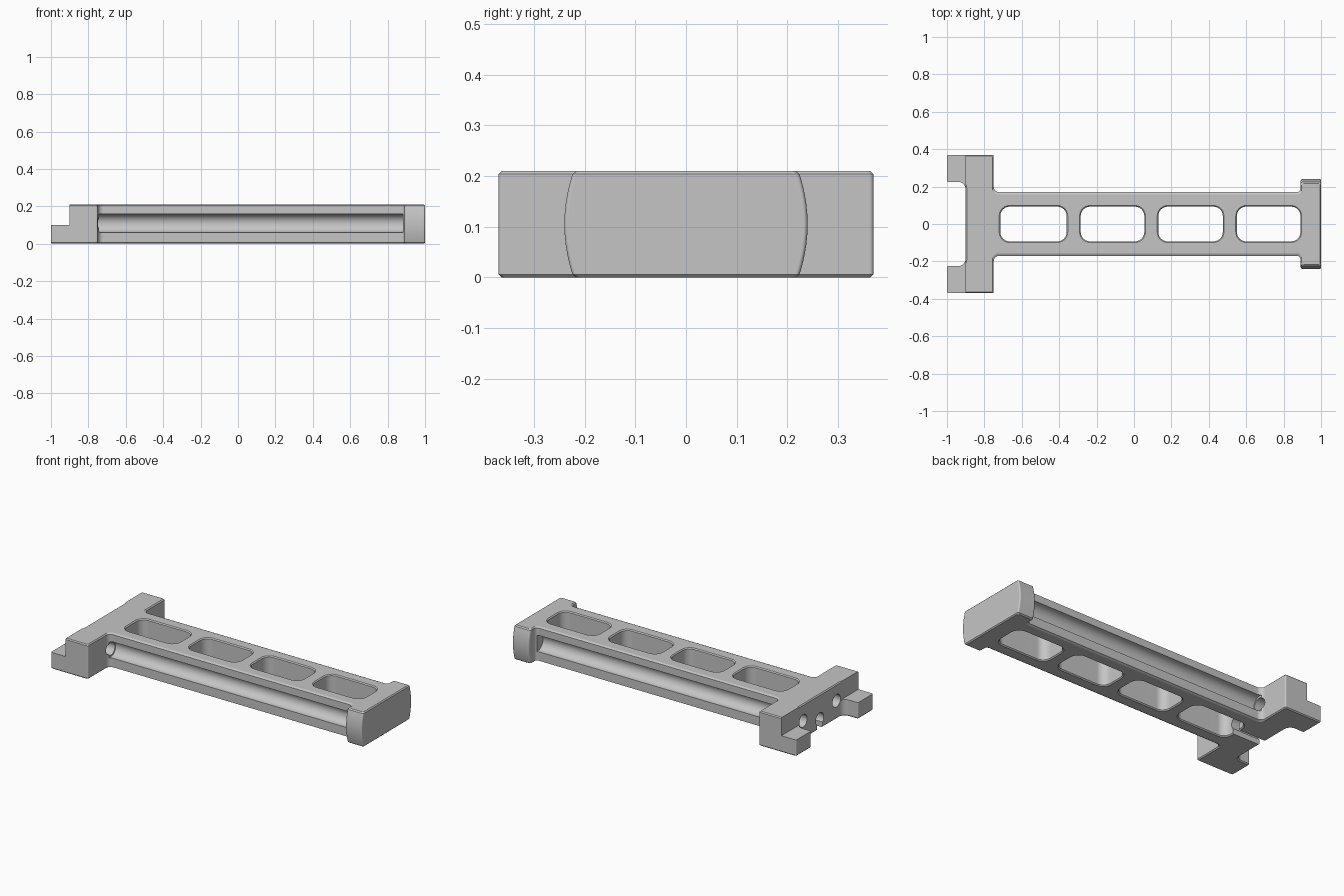
import bpy, bmesh, math
from mathutils import Vector

if "Cube" in bpy.data.objects:
    bpy.data.objects.remove(bpy.data.objects["Cube"], do_unlink=True)

grey = bpy.data.materials.new("plain grey")
grey.use_nodes = True
colour = (0.56, 0.56, 0.56, 1)
grey.diffuse_color = colour
grey.node_tree.nodes["Principled BSDF"].inputs["Base Color"].default_value = colour

HEIGHT = 0.21
EDGE = 0.006


def rounded(corners, steps=6):
    """Outline from (x, y, radius) right-angled corners."""
    pts = []
    for i, (x, y, r) in enumerate(corners):
        p = Vector((x, y))
        if r == 0:
            pts.append(p)
            continue
        u = (Vector(corners[i - 1][:2]) - p).normalized()
        v = (Vector(corners[(i + 1) % len(corners)][:2]) - p).normalized()
        c = p + r * (u + v)
        for k in range(steps + 1):
            t = math.pi / 2 * k / steps
            pts.append(c - r * (v * math.cos(t) + u * math.sin(t)))
    return pts


def rect(x0, x1, y, r=0):
    return rounded([(x0, -y, r), (x1, -y, r), (x1, y, r), (x0, y, r)])


def loft(name, loops):
    """Closed solid through matching loops of 3D points."""
    bm = bmesh.new()
    rings = [[bm.verts.new(p) for p in loop] for loop in loops]
    n = len(rings[0])
    for a, b in zip(rings, rings[1:]):
        for i in range(n):
            j = (i + 1) % n
            bm.faces.new((a[i], a[j], b[j], b[i]))
    bm.faces.new(rings[0])
    bm.faces.new(rings[-1])
    bmesh.ops.recalc_face_normals(bm, faces=bm.faces)
    mesh = bpy.data.meshes.new(name)
    bm.to_mesh(mesh)
    bm.free()
    mesh.materials.append(grey)
    obj = bpy.data.objects.new(name, mesh)
    bpy.context.collection.objects.link(obj)
    return obj


def stack(name, layers):
    """Loft of flat outlines given as (z, outline)."""
    return loft(name, [[(p.x, p.y, z) for p in outline] for z, outline in layers])


def rod(name, x0, x1, y, z, r, sides=32):
    angles = [2 * math.pi * (k + 0.5) / sides for k in range(sides)]
    return loft(name, [[(x, y + r * math.cos(a), z + r * math.sin(a)) for a in angles]
                       for x in (x0, x1)])


def plan(z, e):
    """Outline of the whole frame at height z, inset by e; the end plate bows out."""
    w = 0.222 + 0.018 * (1 - (2 * z / HEIGHT - 1) ** 2) - e
    half = [(-0.9 + e, 0.225 + e, 0.04), (-1 + e, 0.225 + e, 0.008),
            (-1 + e, 0.37 - e, 0.008), (-0.75 - e, 0.37 - e, 0.008),
            (-0.75 - e, 0.17 - 2 * e, 0.03), (0.89 + e, 0.17 - 2 * e, 0.02),
            (0.89 + e, w, 0.012), (1 - e, w, 0.008)]
    return rounded(half + [(x, -y, r) for x, y, r in reversed(half)])


# Frame: head block, prongs, beam and end plate as one softened solid
levels = [EDGE + (HEIGHT - 2 * EDGE) * k / 10 for k in range(11)]
frame = stack("slotted_frame", [(0, plan(0, EDGE))] + [(z, plan(z, 0)) for z in levels]
              + [(HEIGHT, plan(HEIGHT, EDGE))])


def cut(cutter):
    mod = frame.modifiers.new("cut", "BOOLEAN")
    mod.operation = "DIFFERENCE"
    mod.solver = "EXACT"
    mod.object = cutter
    bpy.context.view_layer.objects.active = frame
    bpy.ops.object.modifier_apply(modifier=mod.name)
    bpy.data.objects.remove(cutter, do_unlink=True)


# Lower the prongs behind the head
step = rect(-1.1, -0.9005, 0.5)
cut(stack("step_cutter", [(0.1, step), (0.3, step)]))

# Four rounded windows with chamfered rims
for x0, x1 in ((-0.715, -0.36), (-0.285, 0.055), (0.13, 0.475), (0.55, 0.89)):
    rims = ((-0.01, 0.016), (EDGE, 0), (HEIGHT - EDGE, 0), (HEIGHT + 0.01, 0.016))
    cut(stack("window_cutter", [(z, rect(x0 - g, x1 + g, 0.093 + g, 0.05 + g))
                                for z, g in rims]))

# Side grooves, continued as round holes through the head
for side in (1, -1):
    cut(rod("groove_cutter", -0.742, 0.882, 0.165 * side, 0.11, 0.05))
    cut(rod("hole_cutter", -0.95, -0.72, 0.16 * side, 0.11, 0.038))

# Central keyhole slot under the head
cut(rod("keyhole_cutter", -0.95, -0.69, 0, 0.06, 0.038))
slot = rect(-0.96, -0.68, 0.026)
cut(stack("slot_cutter", [(-0.05, slot), (0.055, slot)]))

bpy.ops.object.select_all(action="DESELECT")
frame.select_set(True)
bpy.context.view_layer.objects.active = frame
bpy.ops.object.shade_smooth_by_angle(angle=math.radians(22))
normals = frame.modifiers.new("even shading", "WEIGHTED_NORMAL")
normals.keep_sharp = True
